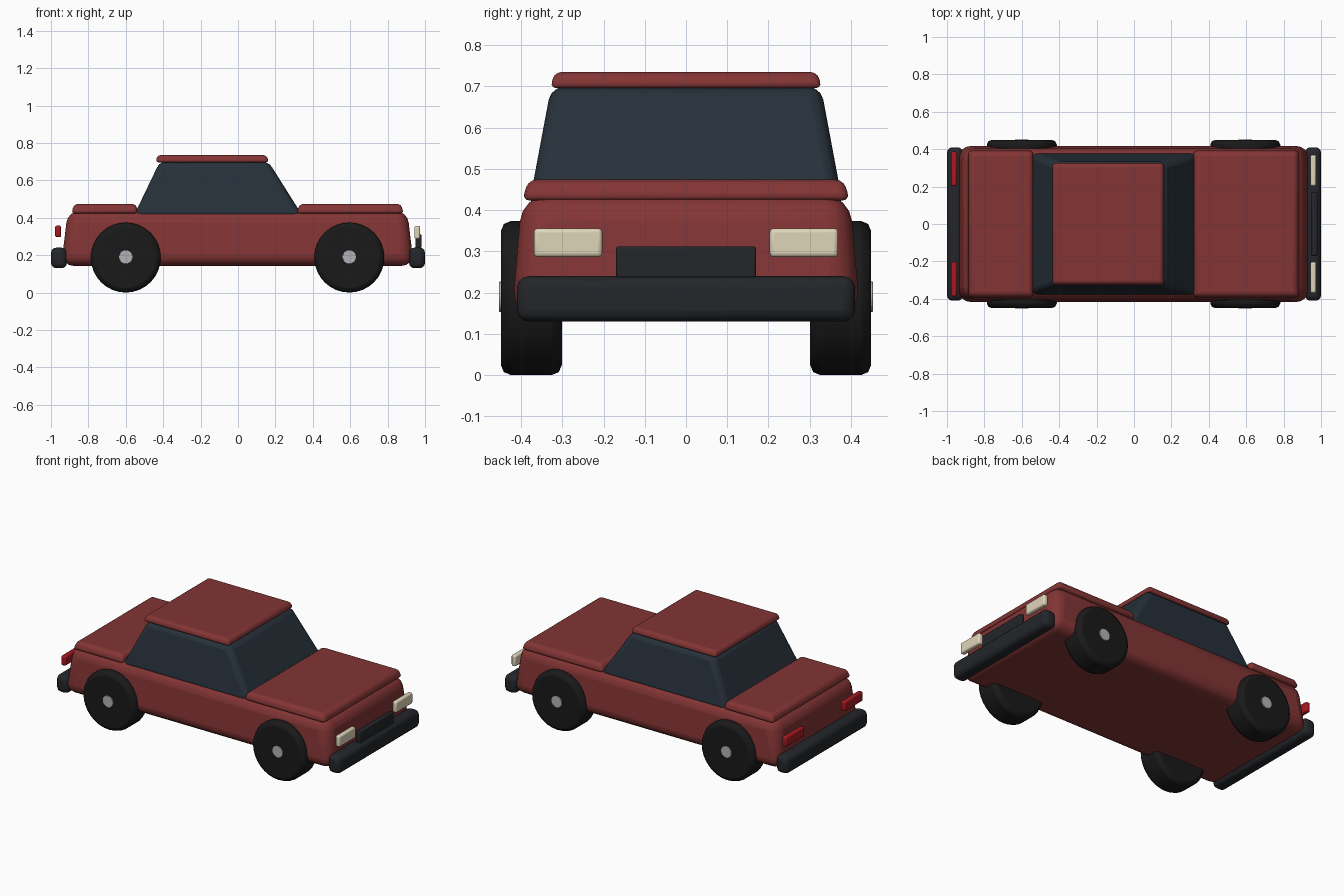
import bpy, bmesh, math
from mathutils import Matrix

if "Cube" in bpy.data.objects:
    bpy.data.objects.remove(bpy.data.objects["Cube"])


def material(name, r, g, b):
    m = bpy.data.materials.new(name)
    m.diffuse_color = (r, g, b, 1)
    m.use_nodes = True
    m.node_tree.nodes["Principled BSDF"].inputs["Base Color"].default_value = m.diffuse_color
    return m


RED = material("red paint", 0.23, 0.035, 0.035)
GLASS = material("dark glass", 0.02, 0.03, 0.042)
BLACK = material("black trim", 0.017, 0.019, 0.023)
RUBBER = material("rubber", 0.01, 0.01, 0.01)
METAL = material("hub metal", 0.45, 0.45, 0.47)
CREAM = material("headlight lens", 0.74, 0.67, 0.49)
TAIL = material("taillight lens", 0.38, 0.01, 0.015)


def finish(name, bm, mat, bevel, segments):
    me = bpy.data.meshes.new(name)
    bm.to_mesh(me)
    bm.free()
    ob = bpy.data.objects.new(name, me)
    bpy.context.collection.objects.link(ob)
    me.materials.append(mat)
    if bevel:
        mod = ob.modifiers.new("rounded edges", 'BEVEL')
        mod.width = bevel
        mod.segments = segments
        mod.limit_method = 'ANGLE'
        mod.angle_limit = math.radians(40)
    bpy.ops.object.select_all(action='DESELECT')
    ob.select_set(True)
    bpy.context.view_layer.objects.active = ob
    bpy.ops.object.shade_smooth_by_angle(angle=math.radians(35))
    return ob


def block(name, mat, x, y, z, bevel, segments=3, top_x=None, top_y=None):
    """Box from (min, max) ranges; the top face may have its own ranges."""
    bm = bmesh.new()
    bmesh.ops.create_cube(bm, size=2)
    for v in bm.verts:
        up = v.co.z > 0
        rx = top_x if up and top_x else x
        ry = top_y if up and top_y else y
        v.co = (rx[v.co.x > 0], ry[v.co.y > 0], z[v.co.z > 0])
    return finish(name, bm, mat, bevel, segments)


def disc(name, mat, x, y, z, radius, width, bevel, sides=32):
    """Cylinder whose axis runs across the car."""
    bm = bmesh.new()
    bmesh.ops.create_cone(bm, cap_ends=True, segments=sides,
                          radius1=radius, radius2=radius, depth=width)
    bmesh.ops.transform(bm, verts=bm.verts,
                        matrix=Matrix.Translation((x, y, z)) @ Matrix.Rotation(math.pi / 2, 4, 'X'))
    return finish(name, bm, mat, bevel, 2)


# Body shell and cabin
block("body", RED, (-0.945, 0.94), (-0.423, 0.423), (0.143, 0.438), 0.065, 4,
      (-0.91, 0.905), (-0.397, 0.397))
block("cabin_glass", GLASS, (-0.562, 0.352), (-0.383, 0.383), (0.40, 0.70), 0.032, 3,
      (-0.418, 0.163), (-0.327, 0.327))

# Raised panels
block("hood", RED, (0.312, 0.887), (-0.398, 0.398), (0.423, 0.474), 0.02, 3,
      (0.33, 0.87), (-0.382, 0.382))
block("trunk_lid", RED, (-0.892, -0.535), (-0.398, 0.398), (0.423, 0.474), 0.02, 3,
      (-0.875, -0.545), (-0.382, 0.382))
block("roof", RED, (-0.441, 0.165), (-0.33, 0.33), (0.696, 0.735), 0.016, 3,
      (-0.43, 0.152), (-0.318, 0.318))

# Bumpers and grille
block("front_bumper", BLACK, (0.915, 1.0), (-0.41, 0.41), (0.13, 0.24), 0.028)
block("rear_bumper", BLACK, (-1.0, -0.915), (-0.41, 0.41), (0.13, 0.24), 0.028)
block("grille", BLACK, (0.95, 0.98), (-0.17, 0.17), (0.235, 0.312), 0.006, 2)

# Lights and wheels on both sides
for s, side in ((-1, "right"), (1, "left")):
    block("headlight_" + side, CREAM, (0.943, 0.974),
          sorted((s * 0.203, s * 0.369)), (0.286, 0.356), 0.01)
    block("taillight_" + side, TAIL, (-0.978, -0.946),
          sorted((s * 0.203, s * 0.387)), (0.296, 0.358), 0.01)
    for x, end in ((0.595, "front"), (-0.6, "rear")):
        disc(f"{end}_wheel_{side}", RUBBER, x, s * 0.375, 0.187, 0.187, 0.148, 0.025)
        disc(f"{end}_hub_{side}", METAL, x, s * 0.44, 0.19, 0.037, 0.026, 0.002, 20)
